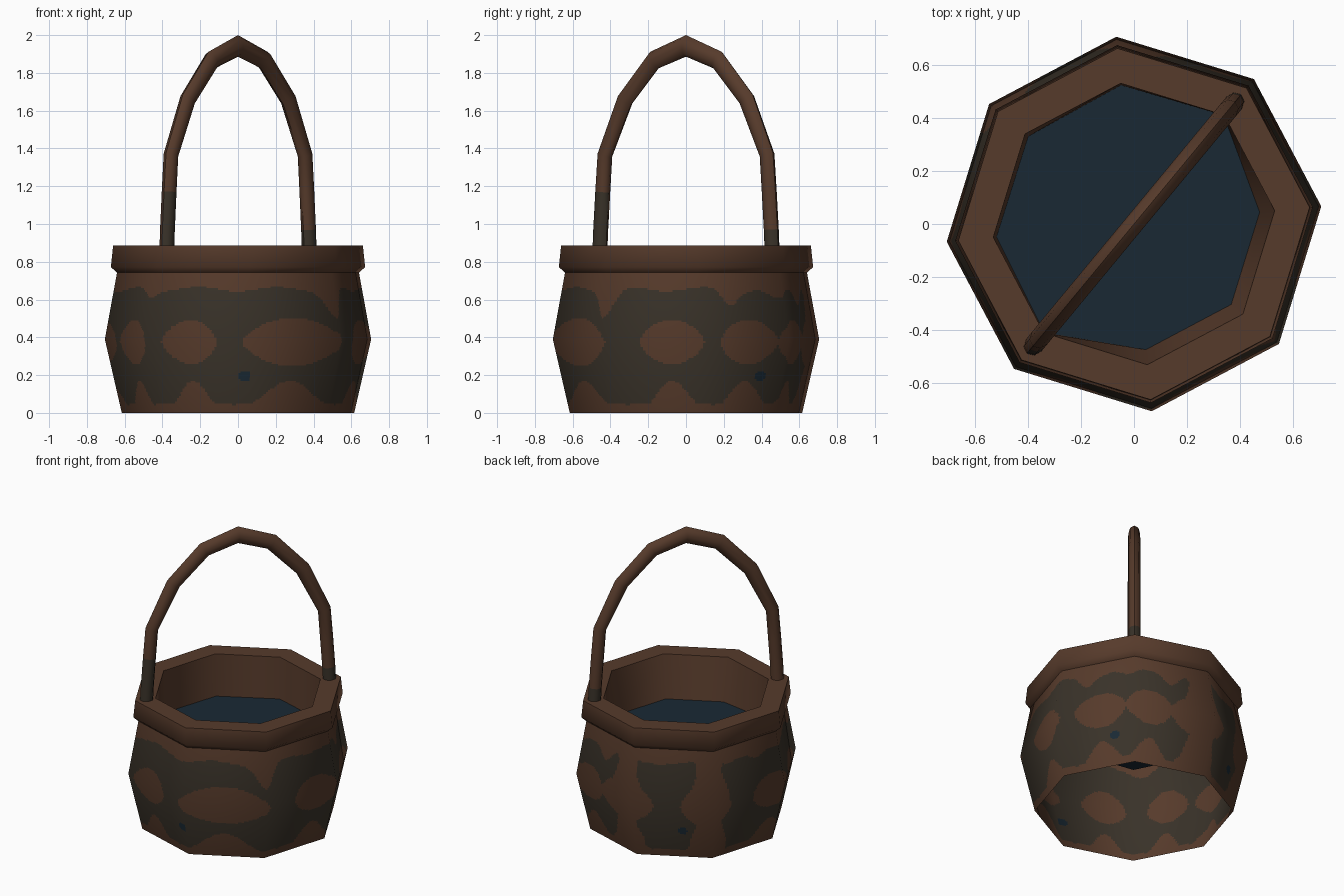
import bpy, bmesh, math
from mathutils import Vector

if "Cube" in bpy.data.objects:
    bpy.data.objects.remove(bpy.data.objects["Cube"])

SIDES = 8
TURN = math.radians(5.4)


def material(name, rgb):
    m = bpy.data.materials.new(name)
    m.use_nodes = True
    m.diffuse_color = (*rgb, 1)
    m.node_tree.nodes["Principled BSDF"].inputs["Base Color"].default_value = (*rgb, 1)
    return m


MATS = [material("brown_wood", (0.094, 0.043, 0.024)),
        material("dark_moss", (0.041, 0.032, 0.022)),
        material("dark_water", (0.010, 0.022, 0.034))]


def finish(bm, name, smooth_angle=None):
    mesh = bpy.data.meshes.new(name)
    bm.to_mesh(mesh)
    bm.free()
    for m in MATS:
        mesh.materials.append(m)
    obj = bpy.data.objects.new(name, mesh)
    bpy.context.collection.objects.link(obj)
    if smooth_angle:
        bpy.ops.object.select_all(action="DESELECT")
        obj.select_set(True)
        bpy.context.view_layer.objects.active = obj
        bpy.ops.object.shade_smooth_by_angle(angle=math.radians(smooth_angle))
    return obj


def corner(i, r, z):
    a = TURN + i * math.tau / SIDES
    return Vector((r * math.cos(a), r * math.sin(a), z))


def bridge(bm, low, high):
    n = len(low)
    return [bm.faces.new((low[i], low[(i + 1) % n], high[(i + 1) % n], high[i]))
            for i in range(n)]


# Painted pattern on the body: bare patches (angle, half width, half height),
# full-height bare columns, dips in the upper edge (angle, depth), dark specks
PATCHES = [(31, 15, 0.12), (59, 13, 0.12), (89, 18, 0.14), (136, 14, 0.14),
           (180, 15, 0.12), (211, 12, 0.12), (247, 13, 0.12),
           (297, 25, 0.13), (353, 15, 0.12)]
COLUMNS = [(90, 9), (138, 9)]
DIPS = [(320, 0.15), (22, 0.08), (48, 0.06), (72, 0.07), (224, 0.04), (170, 0.05)]
SPECKS = [39, 123, 273]


def gap(a, b):
    return (a - b + 180) % 360 - 180


def paint(p):
    a = math.degrees(math.atan2(p.y, p.x))
    if any((gap(a, s) / 2.7) ** 2 + ((p.z - 0.195) / 0.03) ** 2 < 1 for s in SPECKS):
        return 2
    if any(abs(gap(a, c)) < w + 2 * math.sin(p.z * 18) for c, w in COLUMNS):
        return 0
    low, high = 0.045, 0.655 + 0.012 * math.sin(math.radians(a * 9))
    for c, w, h in PATCHES:
        u = gap(a, c) / w
        if abs(u) ** 1.7 + abs((p.z - 0.375) / h) ** 1.7 < 1:
            return 0
        low = max(low, 0.17 * math.exp(-1.8 * u * u))
    for c, depth in DIPS:
        high -= depth * math.exp(-(gap(a, c) / 6) ** 2)
    return 1 if low < p.z < high else 0


# Body: open octagonal shell, finely split so the pattern follows face edges
COLS, ROWS = 40, 75
BELLY, TOP = 0.39, 0.75
bm = bmesh.new()
normals, previous = [], None
for j in range(ROWS + 1):
    z = TOP * j / ROWS
    if z < BELLY:
        t = z / BELLY
        r, slope = 0.618 + 0.09 * t, -0.22 + 0.19 * t
    else:
        t = (z - BELLY) / (TOP - BELLY)
        r, slope = 0.708 - 0.066 * t, -0.03 + 0.19 * t
    ring = []
    for i in range(SIDES * COLS):
        side, k = divmod(i, COLS)
        ring.append(bm.verts.new(corner(side, r, z).lerp(corner(side + 1, r, z), k / COLS)))
        n = corner(side, 1, slope).lerp(corner(side + 1, 1, slope), k / COLS)
        normals.append(n.normalized())
    if previous:
        for f in bridge(bm, previous, ring):
            f.material_index = paint(f.calc_center_median())
            f.smooth = True
    previous = ring
body = finish(bm, "basket_body")
body.data.normals_split_custom_set_from_vertices(normals)

# Rim band with its flat top and the inner wall down to the water
WATER_Z = 0.602
WATER_R = [0.475, 0.53, 0.525, 0.517, 0.52, 0.53, 0.475, 0.475]
bm = bmesh.new()
rings = [[bm.verts.new(corner(i, r, z)) for i in range(SIDES)]
         for r, z in ((0.643, 0.742), (0.676, 0.772), (0.664, 0.886), (0.532, 0.886))]
rings.append([bm.verts.new(corner(i, WATER_R[i], WATER_Z)) for i in range(SIDES)])
for low, high in zip(rings, rings[1:]):
    bridge(bm, low, high)
finish(bm, "rim", 65)

# Water surface
bm = bmesh.new()
f = bm.faces.new([bm.verts.new(corner(i, WATER_R[i], WATER_Z)) for i in range(SIDES)])
f.material_index = 2
finish(bm, "water")

# Handle: mitred tube arching across two opposite corners, deeper at the crown
half = [(0.591, 0.87, 0.042), (0.586, 0.97, 0.042), (0.572, 1.17, 0.042),
        (0.557, 1.365, 0.042), (0.418, 1.658, 0.048), (0.217, 1.868, 0.052)]
stations = [(-d, z, r) for d, z, r in half] + [(0, 1.943, 0.057)] + half[::-1]
path = [Vector(s[:2]) for s in stations]
WIDTH, TUBE = 0.037, 8
along = Vector((math.cos(TURN + math.pi / 4), math.sin(TURN + math.pi / 4), 0))
across = Vector((-along.y, along.x, 0))
up = Vector((0, 0, 1))
bm = bmesh.new()
rings = []
for i, p in enumerate(path):
    before = (p - path[max(i - 1, 0)]).normalized()
    after = (path[min(i + 1, len(path) - 1)] - p).normalized()
    t = (before + after).normalized()
    side = along * -t.y + up * t.x
    centre = along * p.x + up * p.y
    ring = []
    for k in range(TUBE):
        a = math.tau * k / TUBE
        ring.append(bm.verts.new(centre + side * math.cos(a) * stations[i][2]
                                 + across * math.sin(a) * WIDTH))
    rings.append(ring)
for low, high in zip(rings, rings[1:]):
    bridge(bm, low, high)
bm.faces.new(rings[0])
bm.faces.new(rings[-1])
bmesh.ops.recalc_face_normals(bm, faces=bm.faces)
# Mossy front of one lower leg and mossy foot of the other
for f in bm.faces:
    c = f.calc_center_median()
    front = c.x < 0 and c.z < 1.17 and f.normal.dot(across) < 0.1
    if front or (c.x > 0 and c.z < 0.97):
        f.material_index = 1
finish(bm, "handle", 50)
